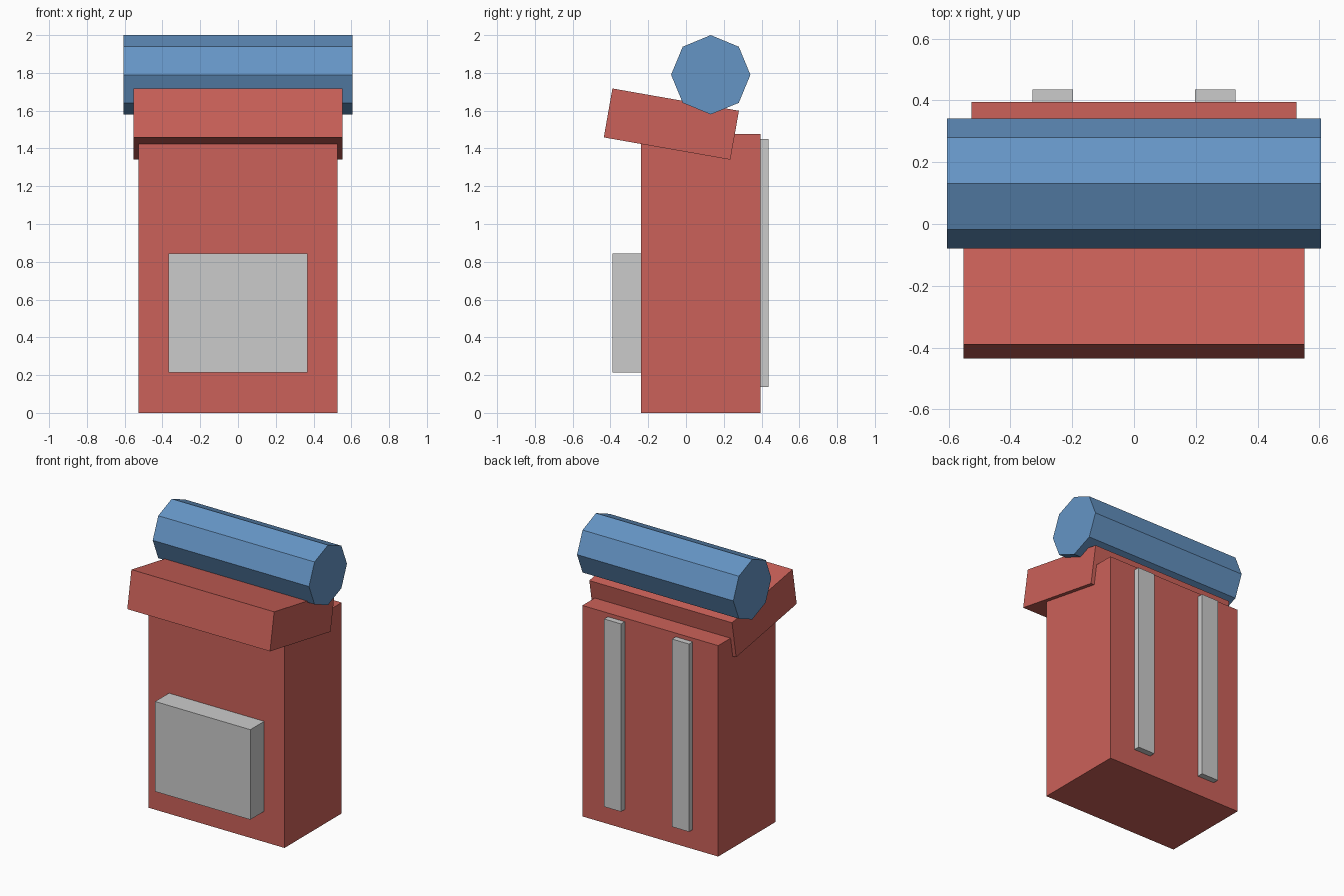
import bpy
from math import radians, pi

if "Cube" in bpy.data.objects:
    bpy.data.objects.remove(bpy.data.objects["Cube"])


def material(name, rgb):
    mat = bpy.data.materials.new(name)
    mat.diffuse_color = (*rgb, 1)
    mat.use_nodes = True
    mat.node_tree.nodes["Principled BSDF"].inputs["Base Color"].default_value = mat.diffuse_color
    return mat


def finish(name, mat):
    obj = bpy.context.object
    obj.name = obj.data.name = name
    if mat:
        obj.data.materials.append(mat)
    return obj


def box(name, center, size, mat=None, tilt=0):
    bpy.ops.mesh.primitive_cube_add(size=1, location=center)
    obj = bpy.context.object
    obj.scale = size
    bpy.ops.object.transform_apply(location=False, rotation=False, scale=True)
    obj.rotation_euler.x = radians(tilt)
    return finish(name, mat)


red = material("red_canvas", (0.6, 0.12, 0.1))
blue = material("blue_bedroll", (0.13, 0.3, 0.56))

# Main pack and tilted top flap
box("pack_body", (0, 0.079, 0.738), (1.052, 0.632, 1.476), red)
box("top_flap", (0, -0.0775, 1.529), (1.105, 0.68, 0.263), red, tilt=-10)

# Front pocket, slightly sunk into the body
box("front_pocket", (0, -0.29, 0.529), (0.737, 0.2, 0.63))

# Shoulder straps on the back
for side, label in ((-1, "left"), (1, "right")):
    box(f"{label}_shoulder_strap", (side * 0.263, 0.396, 0.793), (0.131, 0.08, 1.314))

# Octagonal bedroll lying across the flap, with an edge pointing up
bpy.ops.mesh.primitive_cylinder_add(
    vertices=8, radius=0.21, depth=1.21,
    location=(0, 0.131, 1.79), rotation=(0, pi / 2, 0))
finish("bedroll", blue)
